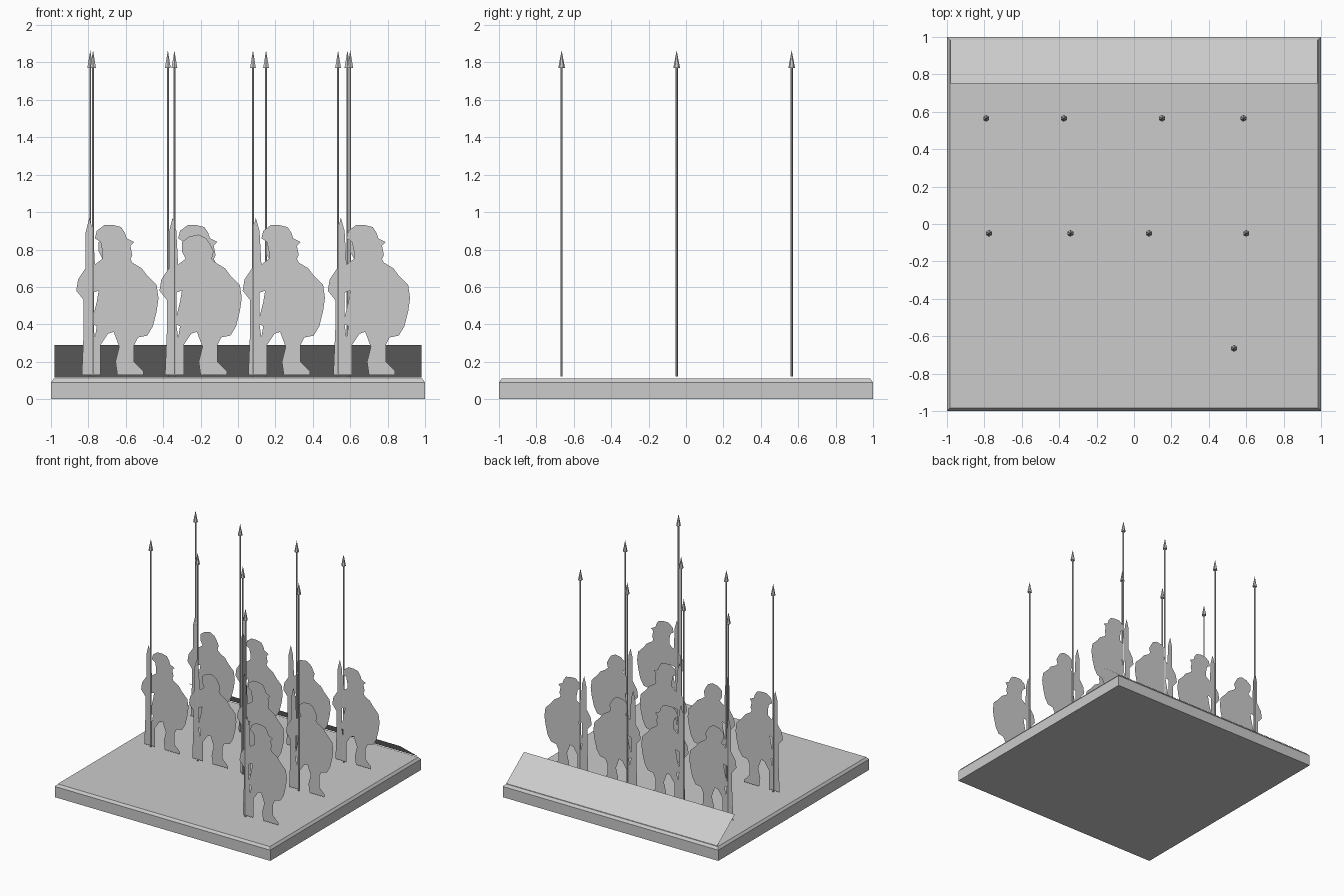
import bpy, bmesh
from mathutils import Matrix

cube = bpy.data.objects.get("Cube")
if cube:
    bpy.data.objects.remove(cube)

stone = bpy.data.materials.new("plain_grey")
stone.use_nodes = True
GREY = (0.6, 0.6, 0.6, 1)
stone.diffuse_color = GREY
stone.node_tree.nodes["Principled BSDF"].inputs["Base Color"].default_value = GREY


def finish(bm, name, location=(0, 0, 0)):
    mesh = bpy.data.meshes.new(name)
    bm.to_mesh(mesh)
    bm.free()
    mesh.materials.append(stone)
    obj = bpy.data.objects.new(name, mesh)
    obj.location = location
    bpy.context.collection.objects.link(obj)
    return obj


# Square base with a chamfered top edge
bm = bmesh.new()
rings = []
for half, z in ((1, 0), (1, 0.09), (0.985, 0.11)):
    rings.append([bm.verts.new((sx * half, sy * half, z))
                  for sx, sy in ((-1, -1), (1, -1), (1, 1), (-1, 1))])
for low, high in zip(rings, rings[1:]):
    for i in range(4):
        j = (i + 1) % 4
        bm.faces.new((low[i], low[j], high[j], high[i]))
bm.faces.new(rings[0][::-1])
bm.faces.new(rings[-1])
finish(bm, "base")

# Sheet along the back edge, leaning forward
bm = bmesh.new()
bm.faces.new([bm.verts.new(p) for p in (
    (0.98, 0.985, 0.115), (-0.98, 0.985, 0.115), (-0.98, 0.75, 0.29), (0.98, 0.75, 0.29))][::-1])
bm.normal_update()
if bm.faces[:][0].normal.z < 0:
    bmesh.ops.reverse_faces(bm, faces=bm.faces[:])
finish(bm, "back_sheet")

# Flat soldier outlines in hundredths: (across, height)
BODY = [(9, 90), (7, 97), (5, 89), (5, 70), (1, 64), (0, 58), (4, 53), (4, 37), (3, 13),
        (13, 13), (13, 29), (17, 35), (20, 36), (23, 28), (21, 20), (22, 13), (36, 13),
        (36, 15), (31, 20), (31, 29), (33, 33), (38, 34), (41, 39), (43, 47), (44, 54),
        (43, 61), (38, 66), (35, 70), (30, 73)]
CREST = [(29, 75), (30, 77), (29, 82), (31, 84), (27, 86), (26, 89), (24, 92), (20, 93),
         (15, 93), (11, 90), (10, 86), (13, 84), (14, 79), (14, 75), (10, 72)]
HOOD = [(28, 75), (29, 79), (27, 83), (25, 86), (21, 88), (16, 87), (12, 84),
        (12, 79), (14, 75), (10, 72)]
ARM_GAP = [(9, 57), (12, 58), (11, 52), (9, 44)]
LEG_GAP = [(9, 40), (11, 39), (10, 33)]


def soldier(head, x, y, name):
    bm = bmesh.new()
    for outline in (BODY + head, ARM_GAP, LEG_GAP):
        ring = [bm.verts.new((a / 100, 0, h / 100)) for a, h in outline]
        for a, b in zip(ring, ring[1:] + ring[:1]):
            bm.edges.new((a, b))
    bmesh.ops.triangle_fill(bm, edges=bm.edges[:], use_beauty=True, normal=(0, -1, 0))
    finish(bm, name, (x, y, 0))


# Slim shaft with a pointed head
def spear(x, y, name):
    bm = bmesh.new()
    for r1, r2, low, high in ((0.006, 0.006, 0.12, 1.78), (0.018, 0, 1.77, 1.865)):
        bmesh.ops.create_cone(bm, cap_ends=True, segments=6, radius1=r1, radius2=r2,
                              depth=high - low,
                              matrix=Matrix.Translation((0, 0, (low + high) / 2)))
    finish(bm, name, (x, y, 0))


# Ranks: depth, first column, spear positions; head types alternate like a chequerboard
COLUMNS = (-0.865, -0.42, 0.025, 0.48)
RANKS = (("back", 0.565, 0, (-0.79, -0.375, 0.15, 0.585)),
         ("middle", -0.05, 0, (-0.775, -0.34, 0.08, 0.60)),
         ("front", -0.665, 3, (0.535,)))
for row, (rank, y, first, spears) in enumerate(RANKS):
    for i, spear_x in enumerate(spears):
        col = first + i
        head = CREST if (row + col) % 2 else HOOD
        soldier(head, COLUMNS[col], y, f"{rank}_soldier_{col + 1}")
        spear(spear_x, y, f"{rank}_spear_{col + 1}")
